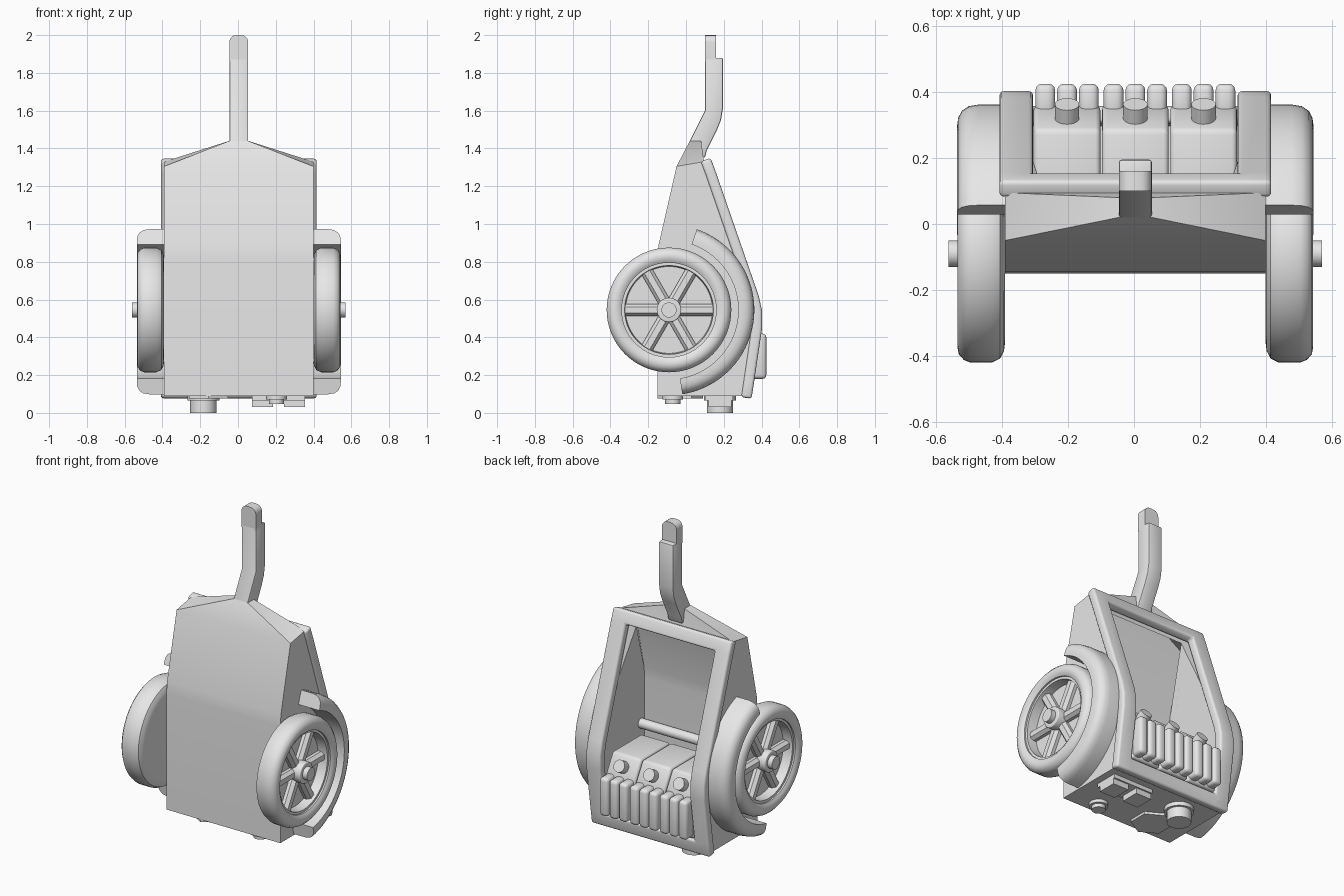
import bpy, bmesh, math
from mathutils import Vector, Matrix

cube = bpy.data.objects.get("Cube")
if cube:
    bpy.data.objects.remove(cube)

CX = 0.004                      # middle of the cart
AXLE_Y, AXLE_Z = -0.09, 0.545   # wheel centre

grey = bpy.data.materials.new("plain_grey")
grey.use_nodes = True
grey.diffuse_color = (0.8, 0.8, 0.8, 1)
grey.node_tree.nodes["Principled BSDF"].inputs["Base Color"].default_value = (0.8, 0.8, 0.8, 1)


def finish(name, bm, bevel=0, wall=0, recalc=True, segments=3):
    """Turn a bmesh into a finished, smooth-shaded grey object."""
    bmesh.ops.remove_doubles(bm, verts=bm.verts, dist=1e-5)
    if recalc:
        bmesh.ops.recalc_face_normals(bm, faces=bm.faces)
    mesh = bpy.data.meshes.new(name)
    bm.to_mesh(mesh)
    bm.free()
    ob = bpy.data.objects.new(name, mesh)
    bpy.context.collection.objects.link(ob)
    if wall:
        mod = ob.modifiers.new("wall", 'SOLIDIFY')
        mod.thickness, mod.offset, mod.use_even_offset = wall, -1, True
    if bevel:
        mod = ob.modifiers.new("round", 'BEVEL')
        mod.width, mod.segments = bevel, segments
        mod.limit_method, mod.angle_limit = 'ANGLE', math.radians(35)
    if wall or bevel:
        bpy.context.view_layer.update()
        deps = bpy.context.evaluated_depsgraph_get()
        mesh = bpy.data.meshes.new_from_object(ob.evaluated_get(deps))
        ob.modifiers.clear()
        ob.data = mesh
    mesh.materials.clear()
    mesh.materials.append(grey)
    for p in mesh.polygons:
        p.use_smooth = True
    mesh.set_sharp_from_angle(angle=math.radians(32))
    return ob


def loft(name, rings, loop=False, **kw):
    """Skin closed rings of points; cap the ends unless they loop."""
    bm = bmesh.new()
    rows = [[bm.verts.new(p) for p in ring] for ring in rings]
    n = len(rows[0])
    pairs = list(zip(rows, rows[1:])) + ([(rows[-1], rows[0])] if loop else [])
    for a, b in pairs:
        for j in range(n):
            k = (j + 1) % n
            bm.faces.new((a[j], a[k], b[k], b[j]))
    if not loop:
        bm.faces.new(rows[0])
        bm.faces.new(rows[-1])
    return finish(name, bm, **kw)


def prism(name, pts, x0, x1, **kw):
    """Extrude a (y, z) outline along x."""
    return loft(name, [[(CX + x, y, z) for y, z in pts] for x in (x0, x1)], **kw)


def box(name, x0, x1, y0, y1, z0, z1, **kw):
    return prism(name, [(y0, z0), (y1, z0), (y1, z1), (y0, z1)], x0, x1, **kw)


def cylinder(name, radius, start, end, sides=32, **kw):
    a, b = Vector(start), Vector(end)
    turn = (b - a).to_track_quat('Z', 'Y').to_matrix().to_4x4()
    bm = bmesh.new()
    bmesh.ops.create_cone(bm, cap_ends=True, segments=sides, radius1=radius, radius2=radius,
                          depth=(b - a).length, matrix=Matrix.Translation((a + b) / 2) @ turn)
    return finish(name, bm, **kw)


def around(r, angle, x):
    """Point at a radius and angle around the axle."""
    return (CX + x, AXLE_Y + r * math.cos(angle), AXLE_Z + r * math.sin(angle))


# Hollow body, open at the back, with a faceted roof
bm = bmesh.new()
side = [(0.30, 0.09), (-0.15, 0.09), (-0.15, 0.82), (-0.145, 0.89), (-0.05, 1.305),
        (0.095, 1.33), (0.36, 0.59), (0.365, 0.52)]
L, R = [[bm.verts.new((CX + s * 0.395, y, z)) for y, z in side] for s in (-1, 1)]
PL, PR = [bm.verts.new((CX + s * 0.05, 0.02, 1.44)) for s in (-1, 1)]
QL, QR = [bm.verts.new((CX + s * 0.05, 0.08, 1.44)) for s in (-1, 1)]
for i in range(4):
    bm.faces.new((L[i], L[i + 1], R[i + 1], R[i]))
for s, p, q in ((L, PL, QL), (R, PR, QR)):
    bm.faces.new(s)
    bm.faces.new((s[4], s[5], q))
    bm.faces.new((s[4], q, p))
bm.faces.new((L[4], PL, PR, R[4]))
bm.faces.new((PL, QL, QR, PR))
bm.faces.new((L[5], R[5], QR, QL))
finish("body_shell", bm, wall=0.025)

# Bent frame around the rear opening
bm = bmesh.new()
path = [(0.13, 1.35), (0.158, 1.275), (0.385, 0.62), (0.403, 0.54), (0.403, 0.45),
        (0.36, 0.16), (0.347, 0.075)]
grid = [[bm.verts.new((CX + x, y, z)) for x in (-0.412, -0.31, 0.31, 0.412)] for y, z in path]
for i in range(len(path) - 1):
    for j in range(3):
        if j != 1 or i in (0, len(path) - 2):
            bm.faces.new((grid[i][j], grid[i][j + 1], grid[i + 1][j + 1], grid[i + 1][j]))
finish("rear_frame", bm, wall=0.055, bevel=0.014, recalc=False)

# Handle: cranked bar with a rounded, stepped tip
lower = [(0.02, 1.39), (0.02, 1.44), (0.10, 1.60), (0.10, 1.88), (0.195, 1.88), (0.195, 1.61),
         (0.185, 1.55), (0.165, 1.50), (0.11, 1.39), (0.10, 1.35)]
prism("handle", lower, -0.05, 0.05, bevel=0.008, segments=2)
tip = [(-0.05, 1.86), (0.05, 1.86)]
for k in range(13):
    a = math.pi * k / 12
    c = 0.012 if a < math.pi / 2 else -0.012
    tip.append((c * (k != 6) + 0.038 * math.cos(a), 1.962 + 0.038 * math.sin(a)))
loft("handle_tip", [[(CX + x, y, z) for x, z in tip] for y in (0.10, 0.16)])

# Wheels, spokes, hubs and mudguards, one set per side
tyre = [(0, 0.40), (0.27, 0.395), (0.295, 0.398), (0.318, 0.41), (0.33, 0.435), (0.33, 0.50),
        (0.322, 0.52), (0.305, 0.535), (0.285, 0.539), (0.265, 0.535), (0.25, 0.525),
        (0.25, 0.515), (0.235, 0.515), (0.23, 0.455), (0, 0.455)]
guard = [(0.367, 0.385), (0.452, 0.385), (0.452, 0.475), (0.447, 0.505), (0.433, 0.526),
         (0.412, 0.537), (0.39, 0.54), (0.367, 0.54)]
spoke = [(-0.032, 0.45), (-0.032, 0.475), (-0.016, 0.495), (0.016, 0.495), (0.032, 0.475), (0.032, 0.45)]
for s, label in ((-1, "right"), (1, "left")):
    steps = 64
    loft(label + "_wheel", [[around(r, math.tau * i / steps, s * x) for r, x in tyre]
                            for i in range(steps)], loop=True)
    for k in range(6):
        a = k * math.pi / 3
        rings = []
        for r in (0.04, 0.236):
            rings.append([around(math.hypot(r, t), a + math.atan2(t, r), s * x) for t, x in spoke])
        loft(label + "_spoke", rings)
    cylinder(label + "_hub", 0.065, around(0, 0, s * 0.44), around(0, 0, s * 0.535), bevel=0.006)
    cylinder(label + "_hub_cap", 0.04, around(0, 0, s * 0.5), around(0, 0, s * 0.566))
    first, last, steps = math.radians(-81), math.radians(71), 36
    loft(label + "_mudguard", [[around(r, first + (last - first) * i / steps, s * x) for r, x in guard]
                               for i in range(steps + 1)])
cylinder("axle", 0.03, around(0, 0, -0.42), around(0, 0, 0.42))

# Three battery packs with ribs and a filler cap each
pack = [(0.0, 0.14), (0.36, 0.17), (0.36, 0.40), (0.285, 0.53), (0.0, 0.53)]
for c in (-0.207, 0, 0.207):
    prism("battery", pack, c - 0.101, c + 0.101, bevel=0.015)
    for k in (-1, 0, 1):
        x = c + k * 0.066
        box("battery_rib", x - 0.03, x + 0.03, 0.33, 0.425, 0.18, 0.42, bevel=0.02)
    cylinder("battery_cap", 0.037, (CX + c, 0.28, 0.445), (CX + c, 0.363, 0.492))

# Fittings under the floor
for name, radius, x, y, z in (("drain_collar", 0.085, -0.187, 0.18, 0.065),
                              ("drain_pipe", 0.07, -0.187, 0.18, 0),
                              ("port_collar", 0.055, 0.2, -0.07, 0.07),
                              ("port_plug", 0.04, 0.2, -0.07, 0.048)):
    cylinder(name, radius, (CX + x, y, 0.1), (CX + x, y, z))
cylinder("hex_plate", 0.12, (CX - 0.16, -0.03, 0.1), (CX - 0.16, -0.03, 0.075), sides=6)
box("latch_plate", 0.07, 0.35, 0.10, 0.25, 0.065, 0.1)
for x0 in (0.07, 0.24):
    box("latch_block", x0, x0 + 0.11, 0.12, 0.24, 0.03, 0.07)
